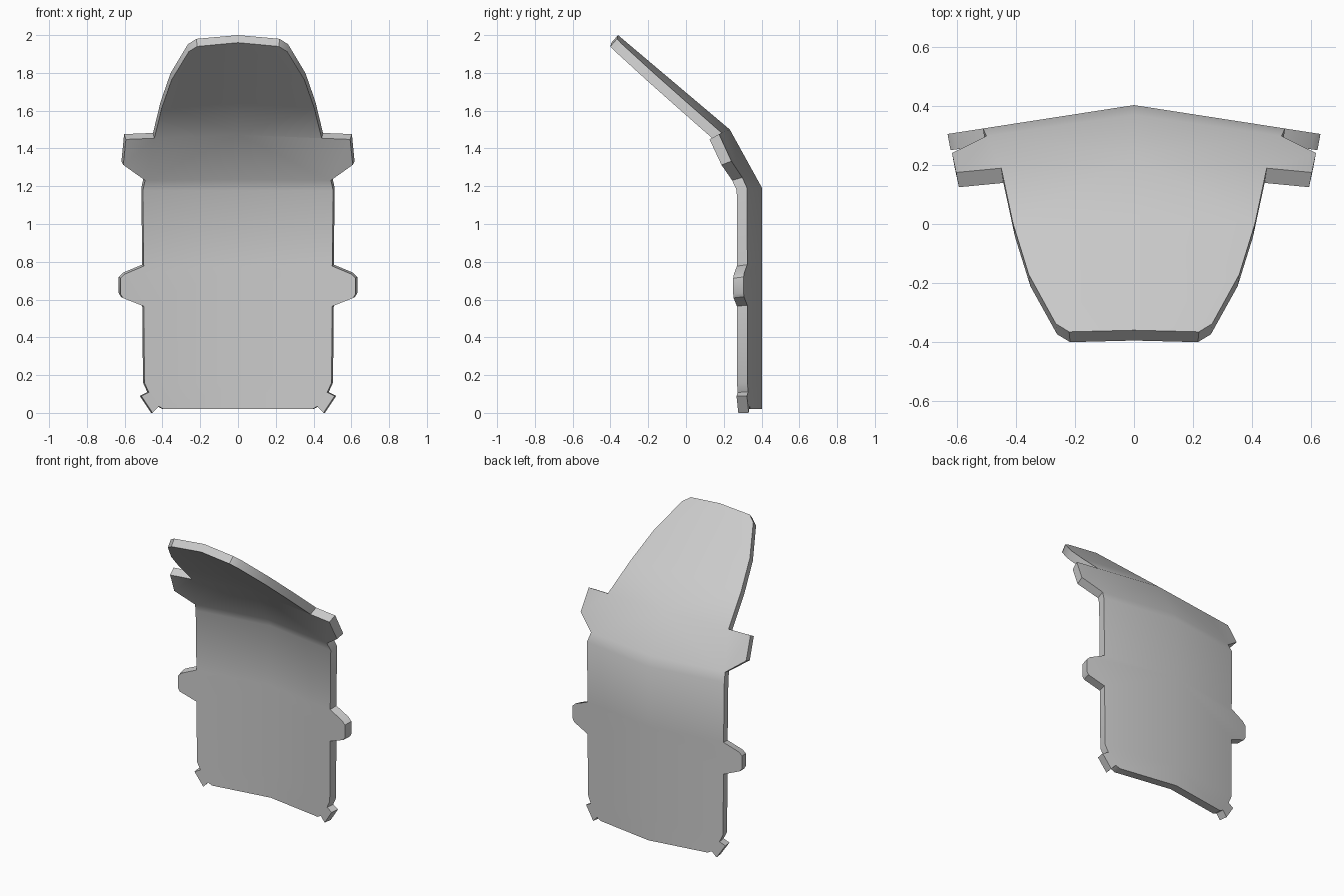
import bpy, bmesh, math

if "Cube" in bpy.data.objects:
    bpy.data.objects.remove(bpy.data.objects["Cube"])

# Right half of the plate outline, laid flat: (x, height along the centre line)
OUTLINE = [
    (0, .02), (.40, .02), (.427, .035), (.46, .0), (.52, .09), (.48, .11),   # bottom corner tab
    (.503, .16), (.507, .57), (.62, .615), (.632, .635), (.632, .72), (.61, .742), (.507, .785),  # middle tab
    (.512, 1.19), (.50, 1.25), (.617, 1.345), (.603, 1.5), (.45, 1.5),       # shoulder tab
    (.41, 1.67), (.357, 1.825), (.265, 1.975), (.22, 2.0), (0, 2.0)]         # bent top

# Bend rows: height, centre y, sideways slope (y, z), thickness (y, z)
ROWS = [
    (0.00, .403, -.155, .0, -.055, .0),
    (1.19, .403, -.155, .0, -.055, -.012),
    (1.50, .232, -.095, -.04, -.050, -.028),
    (2.00, -.36, -.025, -.09, -.035, -.040)]


def bend(x, side, s):
    """Map a flat point (side 0 = back, 1 = front) onto the folded plate."""
    i = next((k for k in range(len(ROWS) - 2) if s <= ROWS[k + 1][0]), len(ROWS) - 2)
    a, b = ROWS[i], ROWS[i + 1]
    t = (s - a[0]) / (b[0] - a[0])
    y, ky, kz, ty, tz = [p + (q - p) * t for p, q in zip(a[1:], b[1:])]
    return (x * (1 - .016 * side), y + ky * x + ty * side, s + kz * x + tz * side)


# Flat half plate, cut along the folds and tab roots
bm = bmesh.new()
bm.faces.new([bm.verts.new((x, 0, s)) for x, s in OUTLINE])
for s in (.16, .57, .785, 1.19, 1.25, 1.5, 1.67, 1.825):
    bmesh.ops.bisect_plane(bm, geom=bm.verts[:] + bm.edges[:] + bm.faces[:],
                           dist=1e-5, plane_co=(0, 0, s), plane_no=(0, 0, 1))

# Thickness, then the fold
ext = bmesh.ops.extrude_face_region(bm, geom=bm.faces[:], use_keep_orig=True)
for v in ext["geom"]:
    if isinstance(v, bmesh.types.BMVert):
        v.co.y = 1
for v in bm.verts:
    v.co = bend(*v.co)
seam = [f for f in bm.faces if all(abs(v.co.x) < 1e-5 for v in f.verts)]
bmesh.ops.delete(bm, geom=seam, context='FACES_ONLY')

# Mirror across the centre ridge
dup = bmesh.ops.duplicate(bm, geom=bm.verts[:] + bm.edges[:] + bm.faces[:])
for v in dup["geom"]:
    if isinstance(v, bmesh.types.BMVert):
        v.co.x *= -1
bmesh.ops.remove_doubles(bm, verts=bm.verts[:], dist=1e-4)
bmesh.ops.recalc_face_normals(bm, faces=bm.faces[:])

mesh = bpy.data.meshes.new("armour_plate")
bm.to_mesh(mesh)
bm.free()
plate = bpy.data.objects.new("armour_plate", mesh)
bpy.context.collection.objects.link(plate)
bpy.context.view_layer.objects.active = plate
plate.select_set(True)
bpy.ops.object.shade_smooth_by_angle(angle=math.radians(35))
